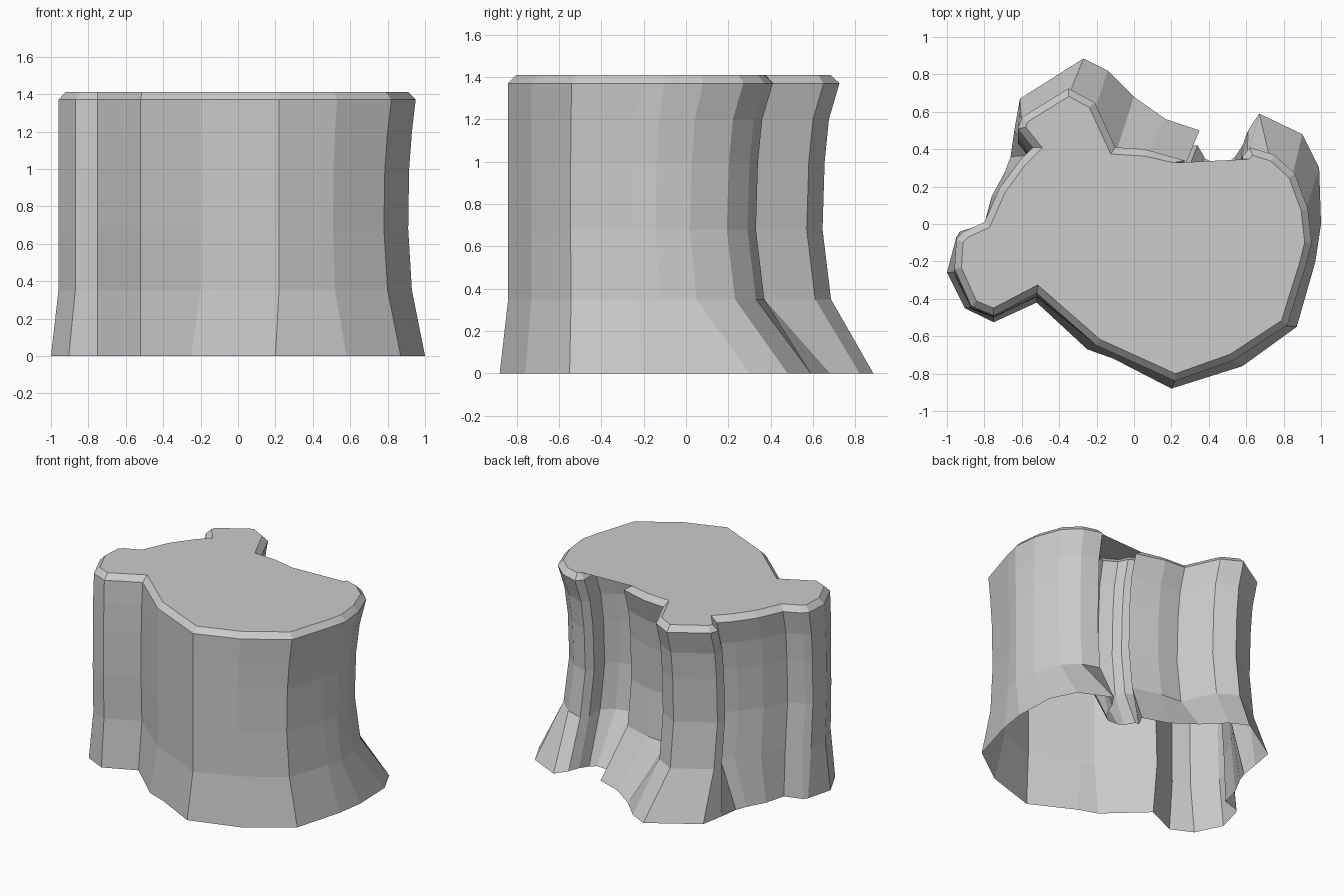
import bpy, bmesh
from mathutils import Vector

if "Cube" in bpy.data.objects:
    bpy.data.objects.remove(bpy.data.objects["Cube"])

# Upper rim outline, counter-clockwise from the front-left notch
rim = [(-.52, -.37), (-.20, -.65), (-.11, -.69), (.22, -.84), (.53, -.73),
       (.82, -.54), (.92, -.22), (.95, -.10), (.93, .08), (.86, .27),
       (.75, .37), (.62, .41), (.58, .36), (.58, .23), (.50, .16),
       (.38, .13), (.29, .18), (.26, .25), (.20, .28), (.27, .34),
       (.06, .40), (-.10, .41), (-.21, .65), (-.35, .725), (-.60, .57),
       (-.62, .51), (-.54, .41), (-.61, .34), (-.72, .19), (-.80, .01),
       (-.91, -.04), (-.95, -.08), (-.96, -.24), (-.87, -.44), (-.75, -.49)]

# Matching outline of the flared foot
foot = [(-.52, -.42), (-.25, -.67), (-.11, -.72), (.20, -.88), (.58, -.76),
        (.87, -.55), (.97, -.20), (1.0, 0), (.99, .30), (.90, .48),
        (.67, .59), (.61, .50), (.58, .42), (.54, .36), (.50, .325),
        (.42, .33), (.38, .35), (.34, .42), (.31, .42), (.35, .50),
        (.17, .56), (0, .68), (-.14, .82), (-.27, .885), (-.61, .67),
        (-.64, .50), (-.66, .36), (-.69, .28), (-.76, .15), (-.80, 0),
        (-.93, -.04), (-.95, -.07), (-1.0, -.26), (-.905, -.45), (-.75, -.525)]


def clamp(v):
    return max(0.0, min(1.0, v))


def waist(dx, dy):
    """Rim outline pulled in at the back and the right."""
    return [(x - dx * clamp((x - .2) / .6), y - dy * clamp((y + .6) / .9))
            for x, y in rim]


def inset(pts, d):
    """Mitred inward offset of a counter-clockwise outline."""
    out = []
    for i, p in enumerate(pts):
        p = Vector(p)
        a = (p - Vector(pts[i - 1])).normalized()
        b = (Vector(pts[(i + 1) % len(pts)]) - p).normalized()
        na, nb = Vector((-a.y, a.x)), Vector((-b.y, b.x))
        q = p + (na + nb) * d / max(1 + na.dot(nb), .6)
        out.append((q.x, q.y))
    return out


# Wall levels from foot to chamfered top
levels = [(0, foot), (.35, waist(.02, .04)), (.68, waist(.04, .08)),
          (1.0, waist(.035, .07)), (1.2, waist(.02, .05)),
          (1.37, rim), (1.41, inset(rim, .037))]

bm = bmesh.new()
rings = [[bm.verts.new((x, y, z)) for x, y in pts] for z, pts in levels]
n = len(rim)
for lo, hi in zip(rings, rings[1:]):
    for i in range(n):
        j = (i + 1) % n
        bm.faces.new((lo[i], lo[j], hi[j], hi[i]))

# Flat top; the underside stays open
top = bm.faces.new(rings[-1])
bmesh.ops.triangulate(bm, faces=[top])

mesh = bpy.data.meshes.new("hollow_block")
bm.to_mesh(mesh)
bm.free()
block = bpy.data.objects.new("hollow_block", mesh)
bpy.context.collection.objects.link(block)
